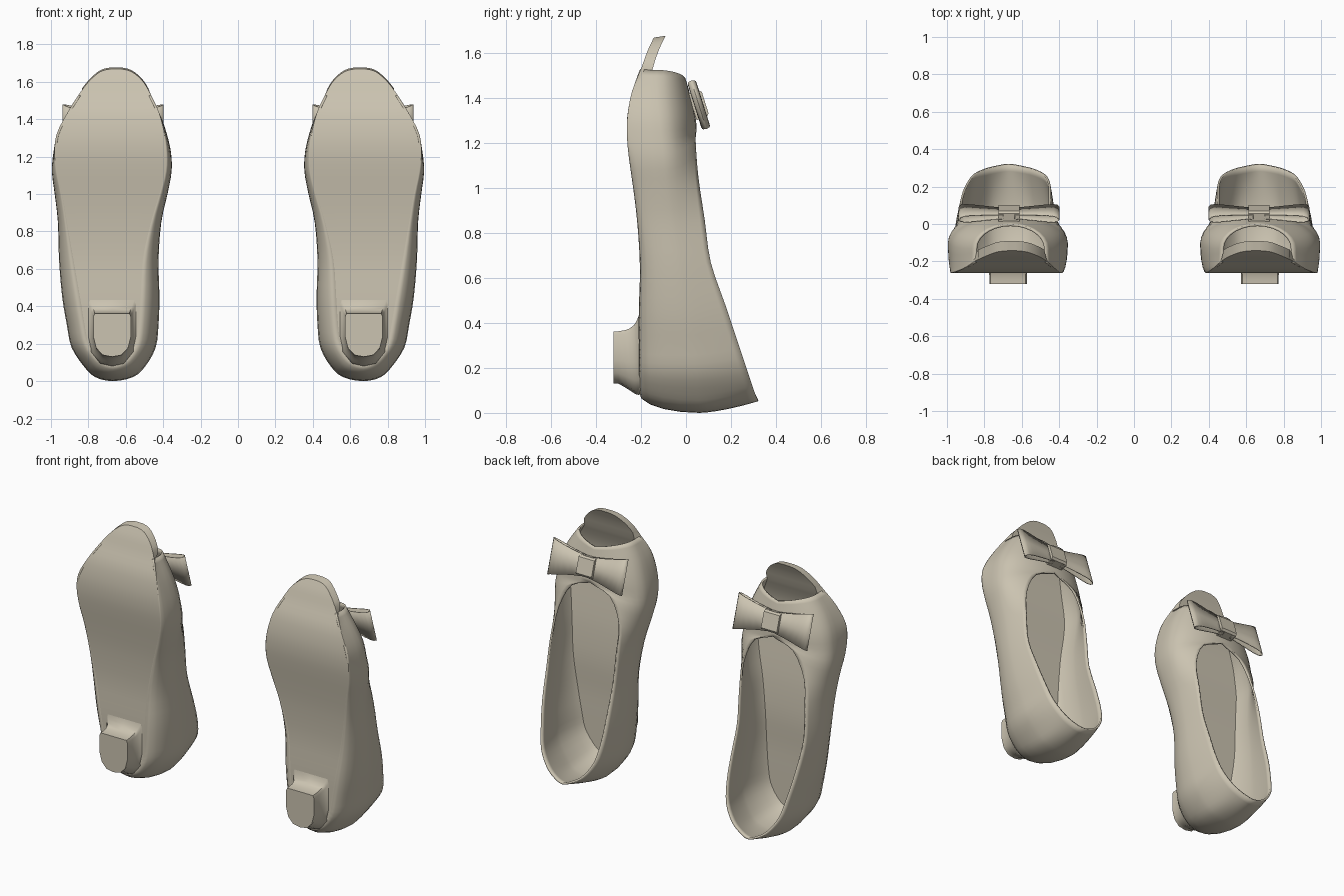
import bpy, bmesh, math
from mathutils import Vector

if "Cube" in bpy.data.objects:
    bpy.data.objects.remove(bpy.data.objects["Cube"])

leather = bpy.data.materials.new("beige leather")
leather.diffuse_color = (0.60, 0.55, 0.44, 1)
leather.use_nodes = True
leather.node_tree.nodes["Principled BSDF"].inputs["Base Color"].default_value = leather.diffuse_color
CX = 0.66  # centre line of one shoe

# Outlines from toe to heel: (z, left x, right x, y)
TIP = [(1.669, .625, .68, -.143), (1.655, .57, .735, -.15), (1.605, .51, .795, -.173)]
SOLE = [(1.53, .465, .853, -.2), (1.43, .42, .915, -.24), (1.32, .395, .97, -.26),
        (1.22, .385, .98, -.262), (1.12, .39, .968, -.252), (1.0, .42, .94, -.235),
        (.85, .465, .915, -.217), (.65, .51, .88, -.205), (.45, .525, .845, -.21),
        (.3, .535, .82, -.21), (.2, .55, .80, -.21), (.14, .585, .76, -.21),
        (.105, .625, .715, -.21), (.09, .67, .67, -.21)]
WALL = [(1.525, .47, .848, -.13), (1.42, .415, .92, -.13), (1.32, .38, .967, -.12),
        (1.22, .358, .987, -.11), (1.12, .355, .995, -.1), (1.0, .377, .98, -.09),
        (.85, .41, .963, -.07), (.65, .425, .957, -.04), (.45, .42, .94, -.01),
        (.3, .425, .915, .02), (.18, .44, .89, .04), (.08, .495, .825, .05),
        (.022, .56, .765, .06), (.0, .67, .67, .06)]
RIM = [(1.48, CX, CX, 0), (1.41, CX, CX, .02), (1.33, CX, CX, .04),
       (1.265, CX, CX, .047), (1.21, .52, .80, .043), (1.05, .445, .89, .055),
       (.86, .44, .92, .083), (.67, .445, .93, .11), (.48, .445, .915, .175),
       (.33, .45, .89, .225), (.21, .475, .86, .265), (.12, .535, .80, .295),
       (.073, .605, .735, .312), (.052, .67, .67, .322)]


def path(rows, steps=3):
    """Smooth curve down the left side, round the heel and up the right."""
    pts = [Vector((l, y, z)) for z, l, r, y in rows]
    pts += [Vector((r, y, z)) for z, l, r, y in rows[-2::-1]]
    out = []
    for i in range(len(pts) - 1):
        a, b, c, d = (pts[max(0, min(len(pts) - 1, i + k))] for k in (-1, 0, 1, 2))
        for s in range(steps):
            t = s / steps
            out.append(.5 * (2 * b + (c - a) * t + (2 * a - 5 * b + 4 * c - d) * t * t
                             + (3 * b - a - 3 * c + d) * t ** 3))
    return out + [pts[-1]]


def make(name, grid, closed=False, flip=False, caps=False, thick=0, angle=40):
    """Skin a grid of points, thicken it and mirror it to the other shoe."""
    bm = bmesh.new()
    vs = [[bm.verts.new(p) for p in row] for row in grid]
    n = len(vs[0])
    for a, b in zip(vs, vs[1:]):
        for j in range(n if closed else n - 1):
            k = (j + 1) % n
            f = [a[j], b[j], b[k], a[k]]
            bm.faces.new(f[::-1] if flip else f)
    if caps:
        bm.faces.new(vs[0])
        bm.faces.new(vs[-1][::-1])
    bmesh.ops.remove_doubles(bm, verts=bm.verts, dist=.0005)
    if closed:
        bmesh.ops.recalc_face_normals(bm, faces=bm.faces)
    me = bpy.data.meshes.new(name)
    bm.to_mesh(me)
    bm.free()
    ob = bpy.data.objects.new(name, me)
    bpy.context.collection.objects.link(ob)
    me.materials.append(leather)
    bpy.ops.object.select_all(action='DESELECT')
    ob.select_set(True)
    bpy.context.view_layer.objects.active = ob
    bpy.ops.object.shade_smooth_by_angle(angle=math.radians(angle))
    if thick:
        mod = ob.modifiers.new("thickness", 'SOLIDIFY')
        mod.thickness = thick
        mod.offset = -1
    ob.modifiers.new("pair", 'MIRROR').use_mirror_merge = False
    return ob


# Upper: rounded out from the sole edge, then in to the rim or across the toe
sole, wall, rim = path(SOLE), path(WALL), path(RIM)
upper = []
for i, (s, w, r) in enumerate(zip(sole, wall, rim)):
    left = i < len(sole) / 2
    if r.z > 1.22:
        r.x = min(r.x, CX) if left else max(r.x, CX)
    shut = max(0, min(1, (r.z - .88) / .38))  # 1 over the toes, 0 at the heel
    row = []
    for k in range(5):
        a = k / 5 * math.pi / 2
        out, up = math.sin(a), 1 - math.cos(a)
        row.append(Vector((s.x + (w.x - s.x) * out, s.y + (w.y - s.y) * up,
                           s.z + (w.z - s.z) * out)))
    for k in range(8):
        u = k / 7
        a = u * math.pi / 2
        fx = shut * (1 - math.cos(a)) + (1 - shut) * u ** 1.5
        fy = shut * math.sin(a) + (1 - shut) * u
        row.append(Vector((w.x + (r.x - w.x) * fx, w.y + (r.y - w.y) * fy,
                           w.z + (r.z - w.z) * fx)))
    upper.append(row)
make("upper", upper, flip=True, thick=.012, angle=60)


# Insole edge: just inside the upper, a little above the sole
def inside(row, h=.05):
    y = row[0].y + h
    a, b = next((a, b) for a, b in zip(row, row[1:]) if b.y >= y)
    p = a.lerp(b, (y - a.y) / (b.y - a.y))
    c = Vector((CX, p.y, max(.3, min(1.5, p.z))))
    return p + (c - p).normalized() * .009


# Sole and insole as one body, with the curled toe tip standing clear
edge = path(TIP + SOLE)
half = len(edge) // 2
skip = 3 * len(TIP)
LIFT = Vector((0, .052, .008))
inner = [p + LIFT for p in edge[:skip]] + [inside(r) for r in upper]
inner += [p + LIFT for p in edge[-skip:]]
rows = []
for i in range(half + 1):
    rows.append([edge[i].lerp(edge[-1 - i], c / 6) for c in range(7)]
                + [inner[-1 - i].lerp(inner[i], c / 6) for c in range(7)])
make("sole", rows, closed=True, caps=True)

# Heel block: D-shaped rings flaring into the sole (y, half width, top, bottom)
D = [(-.93, 1), (0, 1), (.93, 1), (1, .93), (1, .45), (.85, .2), (.5, .04), (0, 0),
     (-.5, .04), (-.85, .2), (-1, .45), (-1, .93)]
RINGS = [(-.322, .1, .362, .13), (-.3, .1, .363, .13), (-.27, .101, .368, .113),
         (-.25, .104, .376, .1), (-.232, .11, .39, .088), (-.22, .117, .408, .082),
         (-.211, .126, .43, .08), (-.203, .137, .46, .085)]
make("heel", [[(.673 + x * w, y, lo + (hi - lo) * t) for x, t in D]
              for y, w, hi, lo in RINGS], closed=True, caps=True, angle=50)

# Bow, in a frame leaning along the top of the toe
ACROSS = Vector((1, 0, 0))
UP = Vector((0, -.3, .954))
OUT = Vector((0, .954, .3))
BOW = Vector((.668, .057, 1.37))


def on_bow(x, up, out):
    return BOW + ACROSS * x + UP * up + OUT * out


# Open loops, fuller and taller towards their folded outer ends
T = [0, .2, .4, .6, .75, .87, .95, 1]
loop = [(t, 1) for t in T] + [(t, -1) for t in T[-2::-1]]
for side, name in ((-1, "bow_left_loop"), (1, "bow_right_loop")):
    make(name, [[on_bow(side * (.03 + .24 * t), v * (.065 + .048 * t ** 1.3),
                        f * .024 * (.5 + .5 * t) * math.sqrt(1 - t ** 8))
                 for t, f in loop]
                for v in (-1, 0, 1)], closed=True, thick=.005)

# Knot wrapped round the middle of the bow
K = [(-.03, -.062), (.018, -.062), (.03, -.05), (.03, .05), (.018, .062), (-.03, .062)]
make("bow_knot", [[on_bow(x, v, o) for o, v in K] for x in (-.057, .057)],
     closed=True, caps=True)
